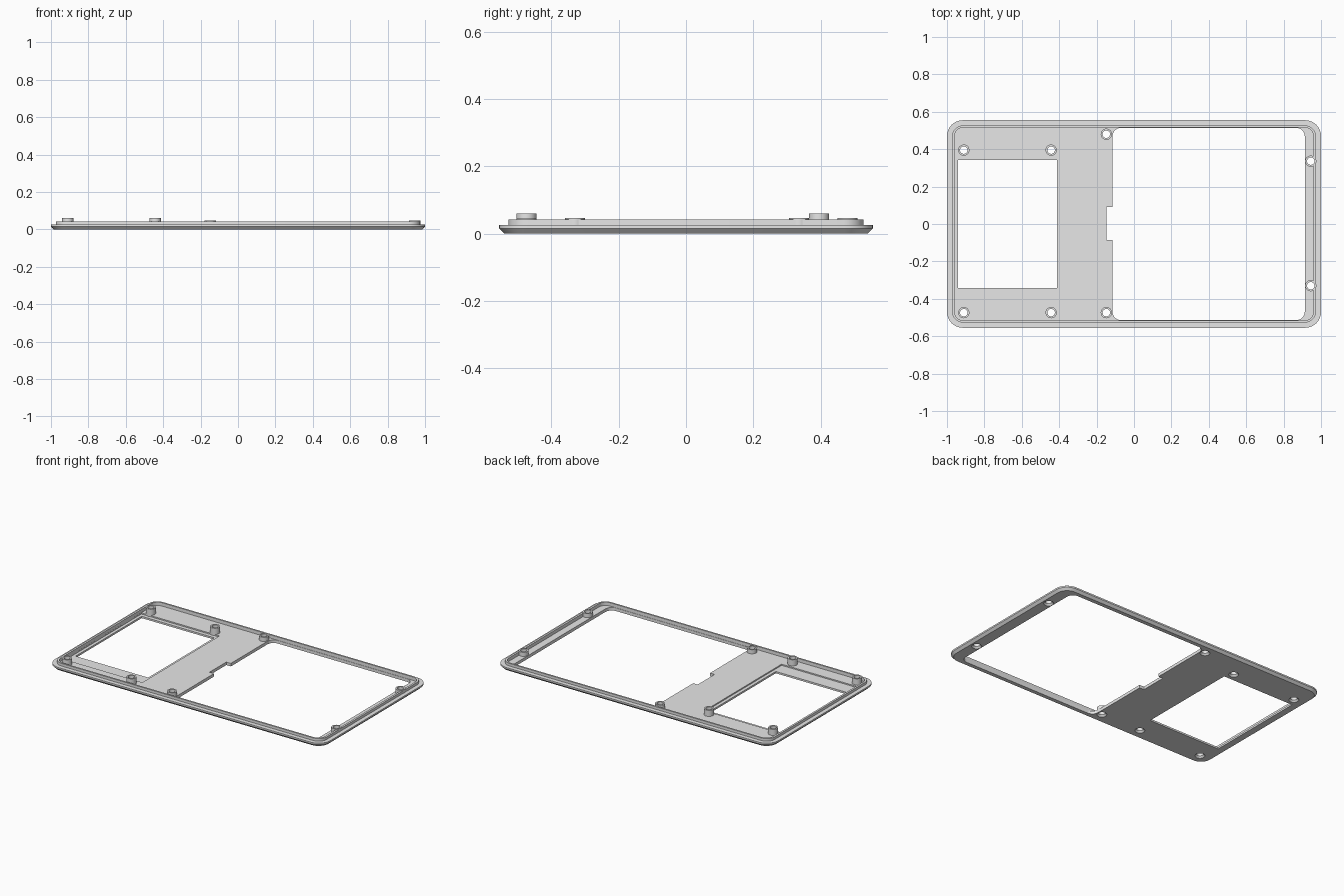
import bpy, bmesh, math

if "Cube" in bpy.data.objects:
    bpy.data.objects.remove(bpy.data.objects["Cube"])

grey = bpy.data.materials.new("plain_grey")
grey.diffuse_color = (0.8, 0.8, 0.8, 1)
grey.use_nodes = True
grey.node_tree.nodes["Principled BSDF"].inputs["Base Color"].default_value = grey.diffuse_color


def make_object(name, bm):
    bmesh.ops.recalc_face_normals(bm, faces=bm.faces)
    mesh = bpy.data.meshes.new(name)
    bm.to_mesh(mesh)
    bm.free()
    mesh.materials.append(grey)
    ob = bpy.data.objects.new(name, mesh)
    bpy.context.collection.objects.link(ob)
    return ob


def rounded_rect(x0, x1, y0, y1, r, n=8):
    pts = []
    corners = ((x1 - r, y1 - r), (x0 + r, y1 - r), (x0 + r, y0 + r), (x1 - r, y0 + r))
    for k, (cx, cy) in enumerate(corners):
        for i in range(n + 1):
            a = math.pi / 2 * (k + i / n)
            pts.append((cx + r * math.cos(a), cy + r * math.sin(a)))
    return pts


def loft(name, rings, closed=False):
    """Skin rings of (points, z); cap both ends, or join last ring to first."""
    bm = bmesh.new()
    loops = [[bm.verts.new((x, y, z)) for x, y in pts] for pts, z in rings]
    pairs = list(zip(loops, loops[1:]))
    if closed:
        pairs.append((loops[-1], loops[0]))
    else:
        bm.faces.new(loops[0])
        bm.faces.new(loops[-1])
    for a, b in pairs:
        n = len(a)
        for i in range(n):
            j = (i + 1) % n
            bm.faces.new((a[i], a[j], b[j], b[i]))
    return make_object(name, bm)


def circle(x, y, r, n=32):
    return [(x + r * math.cos(2 * math.pi * i / n), y + r * math.sin(2 * math.pi * i / n))
            for i in range(n)]


def box(name, x0, x1, y0, y1, z0, z1):
    pts = [(x0, y0), (x1, y0), (x1, y1), (x0, y1)]
    return loft(name, [(pts, z0), (pts, z1)])


# Tray: chamfered bottom edge, outer flange, raised lip and sunken floor
def ring(hx, hy, r, z):
    return rounded_rect(-hx, hx, -hy, hy, r), z


frame = loft("bezel_frame", [
    ring(0.985, 0.54, 0.07, 0.0),
    ring(1.0, 0.555, 0.085, 0.015),
    ring(1.0, 0.555, 0.085, 0.025),
    ring(0.973, 0.527, 0.06, 0.025),
    ring(0.973, 0.527, 0.06, 0.042),
    ring(0.96, 0.516, 0.048, 0.042),
    ring(0.96, 0.516, 0.048, 0.02),
])

# Openings: large display, connector notch, small window and its shallow recess
opening = rounded_rect(-0.115, 0.913, -0.514, 0.514, 0.045)
cutters = [
    loft("display_cutter", [(opening, -0.1), (opening, 0.1)]),
    box("notch_cutter", -0.148, -0.05, -0.085, 0.09, -0.1, 0.1),
    box("window_cutter", -0.94, -0.413, -0.342, 0.343, -0.1, 0.1),
    box("recess_cutter", -0.9595, -0.392, -0.432, 0.368, 0.012, 0.03),
]

# Screw bosses: x, y, top height
bosses = [(x, y, 0.06) for x in (-0.91, -0.443) for y in (0.395, -0.474)]
bosses += [(-0.148, 0.48, 0.047), (-0.148, -0.474, 0.047),
           (0.945, 0.336, 0.047), (0.945, -0.33, 0.047)]
for x, y, top in bosses:
    outer, inner = circle(x, y, 0.03), circle(x, y, 0.02)
    boss = loft("screw_boss", [(outer, 0.012), (outer, top), (inner, top), (inner, 0.012)],
                closed=True)
    boss.data.shade_smooth()
    boss.data.set_sharp_from_angle(angle=math.radians(30))
    # Countersunk through hole
    cutters.append(loft("hole_cutter", [
        (circle(x, y, 0.032), -0.01), (circle(x, y, 0.03), 0.0),
        (inner, 0.011), (inner, 0.1)]))

for c in cutters:
    mod = frame.modifiers.new(c.name, 'BOOLEAN')
    mod.operation = 'DIFFERENCE'
    mod.solver = 'EXACT'
    mod.object = c

# Bake the cuts and discard the cutters
graph = bpy.context.evaluated_depsgraph_get()
cut_mesh = bpy.data.meshes.new_from_object(frame.evaluated_get(graph))
frame.modifiers.clear()
frame.data = cut_mesh
for c in cutters:
    bpy.data.objects.remove(c)
frame.data.shade_smooth()
frame.data.set_sharp_from_angle(angle=math.radians(30))
